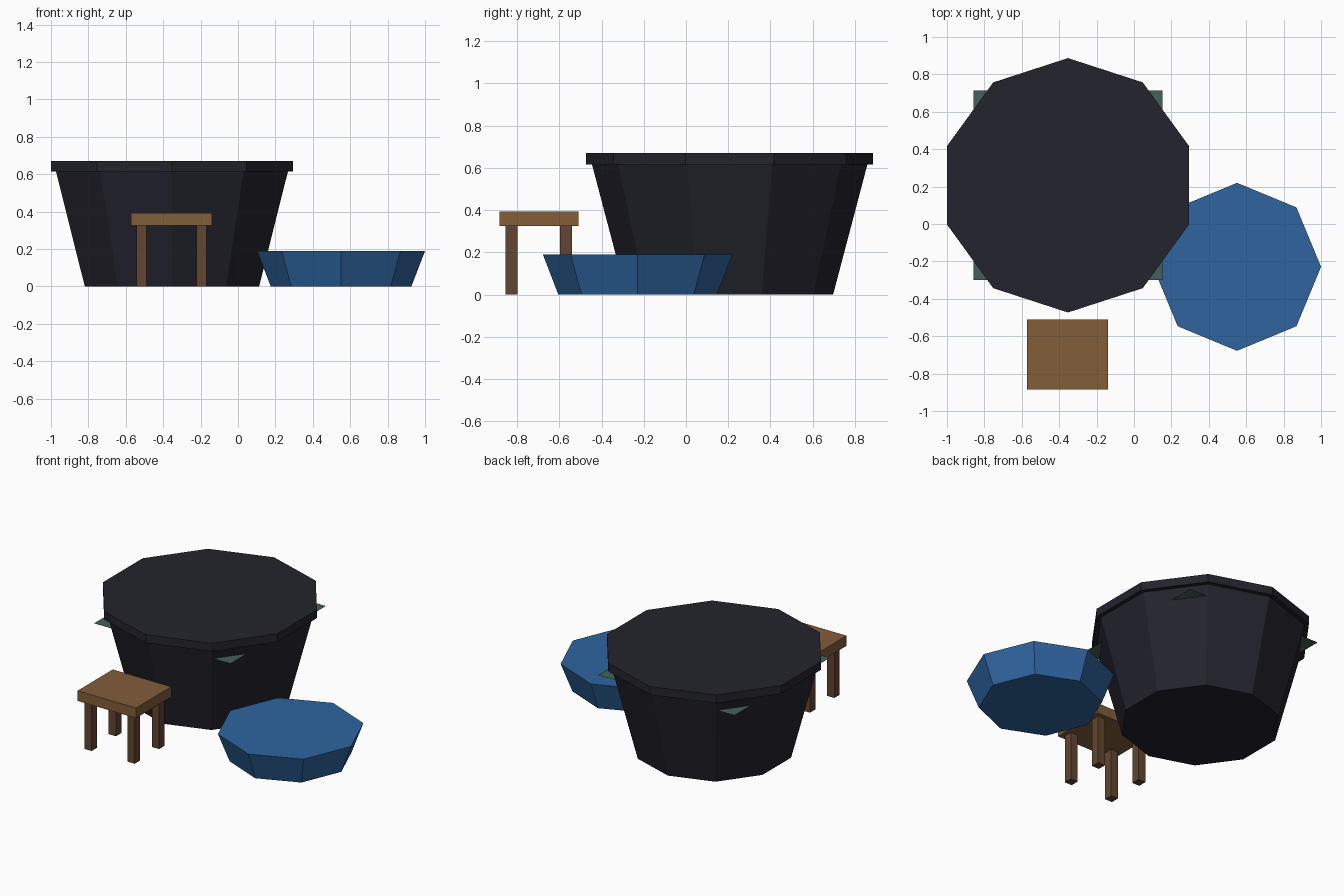
import bpy, bmesh, math

if "Cube" in bpy.data.objects:
    bpy.data.objects.remove(bpy.data.objects["Cube"])


def material(name, rgb):
    lin = [((c / 255 + 0.055) / 1.055) ** 2.4 for c in rgb]
    m = bpy.data.materials.new(name)
    m.diffuse_color = (*lin, 1)
    m.use_nodes = True
    m.node_tree.nodes["Principled BSDF"].inputs["Base Color"].default_value = m.diffuse_color
    return m


CHARCOAL = material("charcoal", (35, 35, 45))
BLUE = material("blue", (46, 100, 158))
WOOD = material("wood", (130, 93, 57))
DARK_WOOD = material("dark wood", (98, 70, 49))
GREEN = material("murky green", (70, 96, 88))


def finish(name, bm, mat):
    bmesh.ops.recalc_face_normals(bm, faces=bm.faces)
    mesh = bpy.data.meshes.new(name)
    bm.to_mesh(mesh)
    bm.free()
    mesh.materials.append(mat)
    obj = bpy.data.objects.new(name, mesh)
    bpy.context.collection.objects.link(obj)
    return obj


def tapered(name, sides, x, y, z0, z1, r0, r1, mat):
    """Capped low-poly cone section with a corner pointing along +y."""
    bm = bmesh.new()
    rings = []
    for z, r in ((z0, r0), (z1, r1)):
        angles = [math.pi / 2 + math.tau * i / sides for i in range(sides)]
        rings.append([bm.verts.new((x + r * math.cos(a), y + r * math.sin(a), z))
                      for a in angles])
    low, high = rings
    bm.faces.new(low[::-1])
    bm.faces.new(high)
    for i in range(sides):
        j = (i + 1) % sides
        bm.faces.new((low[i], low[j], high[j], high[i]))
    return finish(name, bm, mat)


def box(name, center, size, mat):
    bm = bmesh.new()
    bmesh.ops.create_cube(bm, size=1)
    for v in bm.verts:
        v.co = [c + p * s for c, p, s in zip(center, v.co, size)]
    return finish(name, bm, mat)


# Large dark tub with a rim
TX, TY = -0.353, 0.207
tapered("tub_body", 10, TX, TY, 0, 0.615, 0.49, 0.652, CHARCOAL)
tapered("tub_rim", 10, TX, TY, 0.615, 0.67, 0.68, 0.68, CHARCOAL)

# Flat square liquid sheet whose corners poke through the tub
bm = bmesh.new()
bmesh.ops.create_grid(bm, x_segments=1, y_segments=1, size=0.506)
for v in bm.verts:
    v.co.x += TX
    v.co.y += TY
    v.co.z = 0.545
finish("liquid_sheet", bm, GREEN)

# Shallow blue basin
tapered("basin", 8, 0.551, -0.229, 0, 0.19, 0.376, 0.449, BLUE)

# Small wooden stool
SX, SY = -0.355, -0.697
box("stool_seat", (SX, SY, 0.359), (0.434, 0.374, 0.068), WOOD)
for sx, side in ((-1, "left"), (1, "right")):
    for sy, end in ((-1, "front"), (1, "back")):
        box(f"stool_leg_{end}_{side}", (SX + sx * 0.16, SY + sy * 0.129, 0.1625),
            (0.054, 0.057, 0.325), DARK_WOOD)
